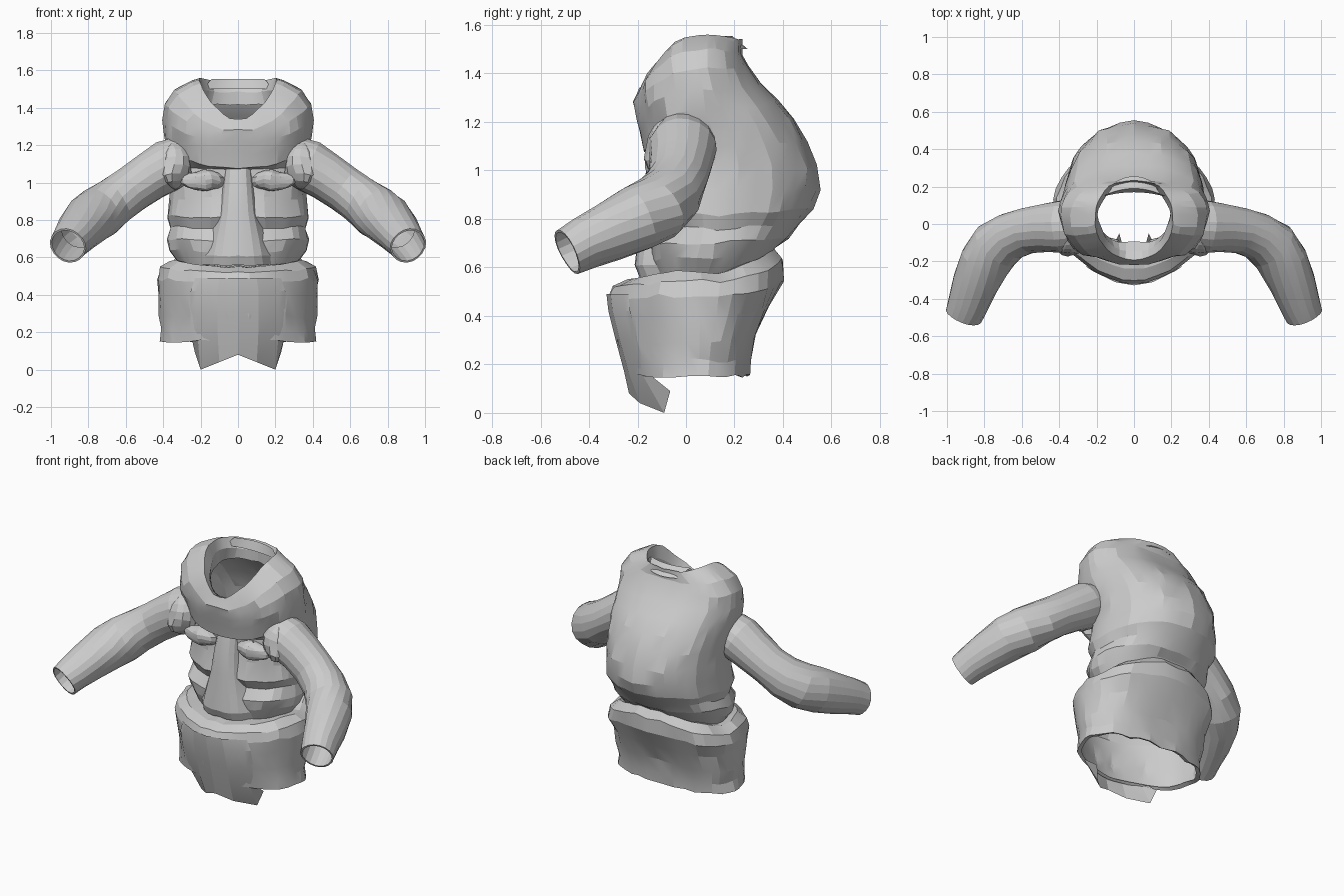
import bpy, bmesh, math
from mathutils import Vector, noise

cube = bpy.data.objects.get("Cube")
if cube:
    bpy.data.objects.remove(cube)

cloth = bpy.data.materials.new("grey cloth")
cloth.use_nodes = True
grey = (0.6, 0.6, 0.6, 1)
cloth.diffuse_color = grey
cloth.node_tree.nodes["Principled BSDF"].inputs["Base Color"].default_value = grey


def make_object(name, rows, closed=True, wrinkle=0.0):
    """Skin a list of point rows into an open sheet or tube."""
    bm = bmesh.new()
    grid = []
    for row in rows:
        line = []
        for p in row:
            p = Vector(p)
            # mirrored wrinkles keep the garment symmetrical
            q = Vector((abs(p.x), p.y, p.z)) * 9
            n = noise.noise_vector(q) * wrinkle
            n.x *= max(-1, min(1, p.x * 10))
            line.append(bm.verts.new(p + n))
        grid.append(line)
    for a, b in zip(grid, grid[1:]):
        count = len(a)
        for i in range(count if closed else count - 1):
            j = (i + 1) % count
            bm.faces.new((a[i], a[j], b[j], b[i]))
    mesh = bpy.data.meshes.new(name)
    bm.to_mesh(mesh)
    bm.free()
    mesh.materials.append(cloth)
    obj = bpy.data.objects.new(name, mesh)
    bpy.context.collection.objects.link(obj)
    bpy.context.view_layer.objects.active = obj
    bpy.ops.object.select_all(action="DESELECT")
    obj.select_set(True)
    bpy.ops.object.shade_smooth_by_angle(angle=math.radians(14))


def ring(width, front, back, middle, z_front, z_side, z_back,
         front_power=2.3, back_power=2.2, segments=36):
    """Rounded ring with its own depth and height at front, side and back."""
    points = []
    for i in range(segments):
        a = math.tau * i / segments
        c, s = math.cos(a), math.sin(a)
        e = 2 / (back_power if s > 0 else front_power)
        x = width * math.copysign(abs(c) ** e, c)
        depth = back - middle if s > 0 else middle - front
        y = middle + depth * math.copysign(abs(s) ** e, s)
        z = z_side + ((z_back if s > 0 else z_front) - z_side) * s * s
        points.append((x, y, z))
    return points


# Hunched torso with overhanging cowl and open neck, from the waist up
torso = [
    (.31, -.13, .31, .08, .55, .56, .60),
    (.36, -.15, .37, .10, .63, .64, .68),
    (.375, -.16, .42, .12, .69, .70, .72),
    (.36, -.12, .47, .13, .76, .76, .78),
    (.375, -.15, .52, .13, .82, .82, .84),
    (.365, -.12, .545, .13, .92, .92, .92),
    (.36, -.11, .54, .13, 1.0, 1.02, 1.02),
    (.365, -.11, .50, .12, 1.07, 1.1, 1.12),
    (.38, -.175, .445, .10, 1.08, 1.18, 1.21),
    (.39, -.195, .38, .08, 1.16, 1.25, 1.29),
    (.40, -.205, .31, .06, 1.22, 1.33, 1.36),
    (.39, -.215, .265, .05, 1.26, 1.42, 1.43),
    (.34, -.22, .24, .05, 1.28, 1.50, 1.48),
    (.25, -.21, .235, .05, 1.30, 1.545, 1.52),
    (.205, -.19, .235, .05, 1.34, 1.55, 1.545),
    (.19, -.14, .21, .05, 1.32, 1.48, 1.49),
    (.20, -.09, .20, .06, 1.27, 1.40, 1.42),
]
make_object("torso_and_cowl", [ring(*r) for r in torso], wrinkle=.018)

# Wedge-fronted skirt, slanting down towards the front
skirt = [
    (.31, -.16, .31, .06, .56, .57, .65),
    (.36, -.24, .36, .06, .54, .58, .68),
    (.41, -.30, .40, .07, .52, .54, .63),
    (.43, -.32, .395, .07, .48, .48, .54),
    (.425, -.30, .345, .06, .40, .40, .43),
    (.415, -.275, .29, .05, .29, .29, .32),
    (.41, -.255, .26, .05, .21, .21, .22),
    (.42, -.24, .26, .05, .15, .15, .155),
    (.39, -.22, .24, .05, .16, .16, .165),
]
make_object("skirt", [ring(*r, front_power=1.85, back_power=2.4) for r in skirt],
            wrinkle=.02)

# Apron over the skirt front, its two lower points swept back
half = [(0, -.235, .08), (.1, -.19, .04), (.2, -.09, .0), (.23, -.065, .09)]
lower = [(-x, y, z) for x, y, z in reversed(half[1:])] + half
apron = [lower]
for z, y, spread in ((.17, -.255, 1.08), (.3, -.29, 1.1), (.42, -.32, 1.1), (.49, -.328, 1)):
    apron.append([(x * spread, y + 1.7 * x * x, z) for x, _, _ in lower])
make_object("apron", apron, closed=False)

# Tabard widening towards the waist
tabard = [(1.09, .08, -.14), (.97, .09, -.17), (.84, .11, -.185),
          (.70, .15, -.20), (.61, .175, -.21), (.56, .18, -.19)]
steps = [i / 4 for i in range(-4, 5)]
make_object("tabard", [[(w * u, y + .09 * u ** 4, z) for u in steps]
                       for z, w, y in tabard], closed=False, wrinkle=.008)

# Neck collar tip at the back
tip = [(.17, 1.50, .19), (.19, 1.555, .14), (.255, 1.50, .10)]
make_object("collar_tip", [[(w * u, y - .03 * u * u, z) for u in steps]
                           for y, z, w in tip], closed=False)


def sleeve_rows(side, path, segments=18):
    """Round sections set square to a bending arm path."""
    pts = [Vector((p[0] * side, p[1], p[2])) for p in path]
    rows = []
    for i, p in enumerate(pts):
        along = (pts[min(i + 1, len(pts) - 1)] - pts[max(i - 1, 0)]).normalized()
        u = along.cross(Vector((0, 1, .6))).normalized()
        v = along.cross(u)
        r = path[i][3]
        rows.append([p + (u * math.cos(t) + v * math.sin(t)) * r
                     for t in (math.tau * k / segments for k in range(segments))])
    return rows


def fold(name, side, centre, size):
    """Bunched lump of cloth."""
    rows = []
    for i in range(9):
        t = math.pi * (.02 + .96 * i / 8)
        rows.append([(side * (centre[0] + size[0] * math.sin(t) * math.cos(a)),
                      centre[1] + size[1] * math.sin(t) * math.sin(a),
                      centre[2] + size[2] * math.cos(t))
                     for a in (math.tau * k / 12 for k in range(12))])
    make_object(name, rows, wrinkle=.03)


arm = [(.30, -.01, 1.12, .13), (.38, -.015, 1.09, .14), (.47, -.02, 1.035, .13),
       (.57, -.035, .965, .123), (.66, -.065, .90, .13), (.74, -.12, .845, .14),
       (.80, -.205, .80, .137), (.85, -.32, .745, .123), (.885, -.42, .70, .108),
       (.91, -.49, .665, .1)]
lining = [(.85, -.32, .745, .1), (.885, -.42, .70, .095), (.91, -.49, .665, .09)]
for label, side in (("left", 1), ("right", -1)):
    # Open sleeve turned in at the wrist
    rows = sleeve_rows(side, arm) + sleeve_rows(side, lining)[::-1]
    make_object(label + "_sleeve", rows, wrinkle=.006)
    # Pleats at the armpit and bunched cloth under the cowl
    fold(label + "_armpit_pleat", side, (.34, -.08, 1.09), (.09, .09, .13))
    fold(label + "_chest_fold", side, (.18, -.11, 1.01), (.12, .06, .06))
